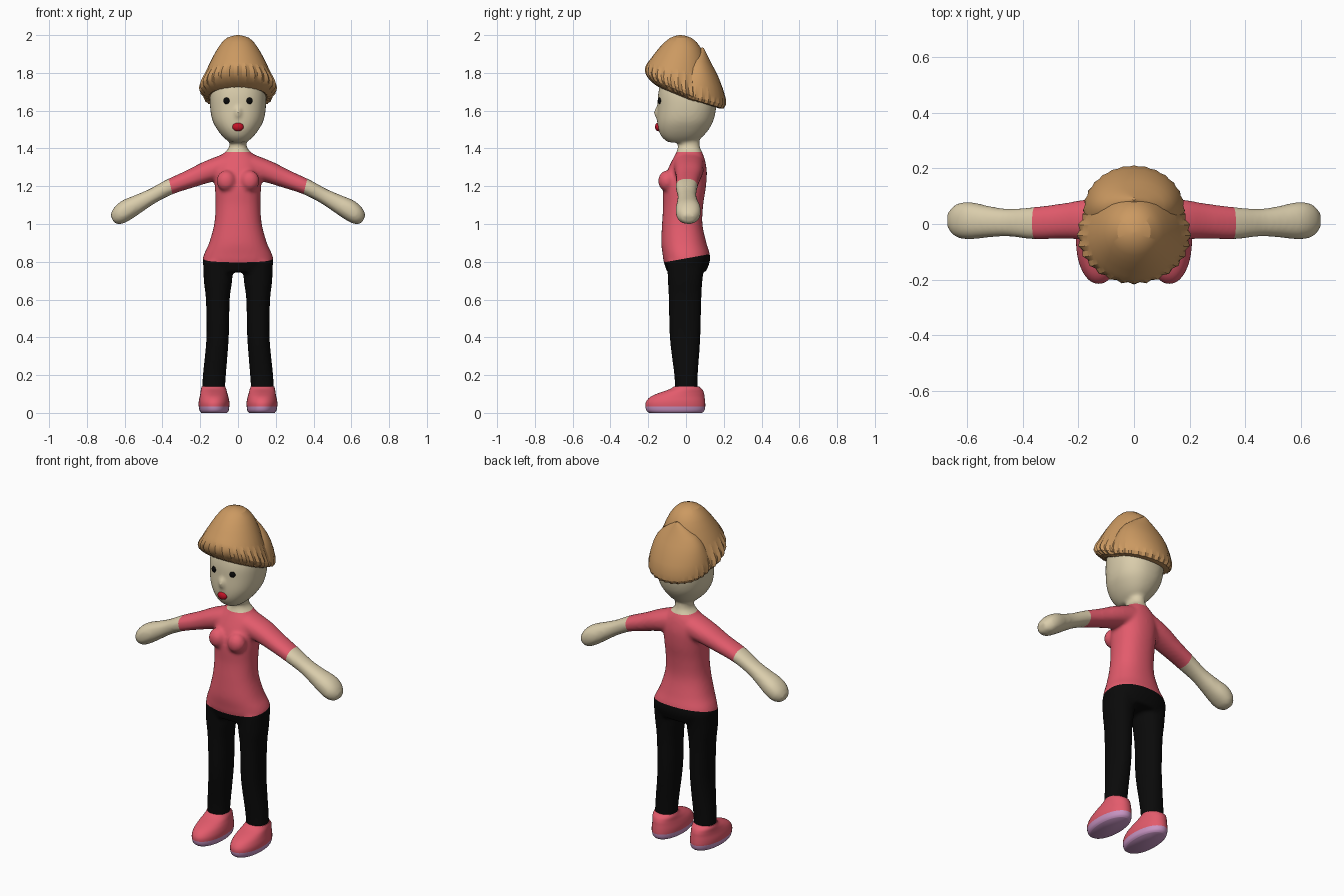
import bpy, bmesh, math
from mathutils import Vector

if "Cube" in bpy.data.objects:
    bpy.data.objects.remove(bpy.data.objects["Cube"])


def material(name, rgb):
    m = bpy.data.materials.new(name)
    m.diffuse_color = (*rgb, 1)
    m.use_nodes = True
    m.node_tree.nodes["Principled BSDF"].inputs["Base Color"].default_value = m.diffuse_color
    return m


SKIN = material("skin", (0.70, 0.61, 0.41))
PINK = material("pink", (0.77, 0.105, 0.15))
BLACK = material("black", (0.003, 0.003, 0.003))
HAIR = material("hair", (0.60, 0.32, 0.12))
SOLE = material("lilac_sole", (0.58, 0.30, 0.55))
RED = material("lip_red", (0.55, 0.006, 0.02))


# A section is a flat tuple: centre (3), half axis u (3), half axis v (3), flute depth
def band(zf, yf, zb, yb, rx, cx=0.0, flute=0.0):
    """Ring through a front point and a back point, with half width rx."""
    return (cx, (yf + yb) / 2, (zf + zb) / 2, rx, 0, 0,
            0, (yb - yf) / 2, (zb - zf) / 2, flute)


def flat(z, yf, yb, rx, cx=0.0):
    return band(z, yf, z, yb, rx, cx)


def arm_ring(x, y, z, ry, rn):
    return (x, y, z, 0, ry, 0, 0.43 * rn, 0, 0.90 * rn, 0)


def dense(rows, steps):
    """Smooth curve through the sections."""
    out = []
    for i in range(len(rows) - 1):
        p0, p1, p2 = rows[max(i - 1, 0)], rows[i], rows[i + 1]
        p3 = rows[min(i + 2, len(rows) - 1)]
        for k in range(steps):
            t = k / steps
            out.append([0.5 * (2 * b + (c - a) * t + (2 * a - 5 * b + 4 * c - d) * t * t
                               + (3 * b - a - 3 * c + d) * t ** 3)
                        for a, b, c, d in zip(p0, p1, p2, p3)])
    return out + [list(rows[-1])]


def loft(bm, rows, seg=40, steps=5, power=2.25, flutes=28, side=1):
    """Closed tube through the sections; side=-1 mirrors it in x."""
    rings = []
    for r in dense(rows, steps):
        c, u, v = Vector(r[0:3]), Vector(r[3:6]), Vector(r[6:9])
        ring = []
        for k in range(seg):
            a = 2 * math.pi * k / seg
            ca, sa = math.cos(a), math.sin(a)
            f = 1 + r[9] * math.cos(flutes * a)
            p = c + f * (u * math.copysign(abs(ca) ** (2 / power), ca)
                         + v * math.copysign(abs(sa) ** (2 / power), sa))
            ring.append(bm.verts.new((side * p.x, p.y, p.z)))
        rings.append(ring)
    for a, b in zip(rings, rings[1:]):
        for k in range(seg):
            j = (k + 1) % seg
            bm.faces.new((a[k], a[j], b[j], b[k]))
    bm.faces.new(rings[0])
    bm.faces.new(rings[-1])


def ball(bm, centre, radii, seg=24):
    vs = bmesh.ops.create_uvsphere(bm, u_segments=seg, v_segments=seg // 2, radius=1)["verts"]
    for v in vs:
        v.co = Vector(centre) + Vector(a * b for a, b in zip(v.co, radii))


def finish(bm, name, mats, angle=180):
    bmesh.ops.recalc_face_normals(bm, faces=bm.faces[:])
    me = bpy.data.meshes.new(name)
    bm.to_mesh(me)
    bm.free()
    ob = bpy.data.objects.new(name, me)
    bpy.context.collection.objects.link(ob)
    for m in mats:
        me.materials.append(m)
    bpy.ops.object.select_all(action="DESELECT")
    ob.select_set(True)
    bpy.context.view_layer.objects.active = ob
    bpy.ops.object.shade_smooth_by_angle(angle=math.radians(angle))
    return ob


# Body: torso, head, legs and arms fused into one smooth skin
bm = bmesh.new()
loft(bm, [flat(.745, -.10, .105, .172), flat(.80, -.118, .126, .188), flat(.84, -.124, .126, .18),
          flat(.90, -.131, .108, .153), flat(1.0, -.127, .087, .126), flat(1.1, -.121, .091, .119),
          flat(1.2, -.122, .106, .122), flat(1.28, -.10, .11, .123), flat(1.34, -.072, .10, .108),
          flat(1.38, -.051, .086, .07), flat(1.41, -.043, .073, .046), flat(1.48, -.04, .07, .044)])
loft(bm, [flat(1.432, -.095, .04, .045), flat(1.46, -.128, .085, .078), flat(1.50, -.147, .12, .110),
          flat(1.55, -.153, .146, .136), flat(1.62, -.151, .16, .148), flat(1.70, -.146, .156, .146),
          flat(1.78, -.12, .13, .12), flat(1.84, -.06, .07, .06)])
ball(bm, (0, -.150, 1.59), (.018, .021, .034))
for s in (1, -1):
    loft(bm, [flat(.80, -.10, .10, .078, .105), flat(.70, -.096, .087, .075, .106),
              flat(.60, -.091, .081, .063, .107), flat(.40, -.086, .076, .059, .108),
              flat(.20, -.062, .062, .061, .125), flat(.11, -.058, .06, .060, .130)], side=s)
    loft(bm, [arm_ring(.06, .015, 1.305, .082, .068), arm_ring(.16, .016, 1.276, .074, .058),
              arm_ring(.25, .011, 1.240, .064, .049), arm_ring(.36, .003, 1.197, .058, .042),
              arm_ring(.45, .005, 1.150, .050, .040), arm_ring(.52, .008, 1.112, .056, .047),
              arm_ring(.59, .012, 1.074, .067, .055), arm_ring(.635, .012, 1.044, .060, .048),
              arm_ring(.665, .012, 1.025, .032, .025)], side=s)
    ball(bm, (s * .062, -.10, 1.228), (.052, .048, .056))
body = finish(bm, "body", [SKIN, PINK, BLACK])
rm = body.modifiers.new("fuse", "REMESH")
rm.mode = "VOXEL"
rm.voxel_size = 0.01
sm = body.modifiers.new("soften", "SMOOTH")
sm.factor = 0.5
sm.iterations = 7
for name in ("fuse", "soften"):
    bpy.ops.object.modifier_apply(modifier=name)

# Clothing edges: collar, sleeves and hem are cut cleanly, then coloured by region
bm = bmesh.new()
bm.from_mesh(body.data)
CUTS = [((0, 0, 1.38), (0, 0, 1)), ((.357, 0, 1.2), (1, 0, -.25)),
        ((-.357, 0, 1.2), (-1, 0, -.25)), ((0, 0, .818), (0, -.18, 1))]
for co, no in CUTS:
    bmesh.ops.bisect_plane(bm, geom=bm.verts[:] + bm.edges[:] + bm.faces[:],
                           plane_co=co, plane_no=no, dist=1e-5)
for f in bm.faces:
    c = f.calc_center_median()
    above = [(c - Vector(co)).dot(Vector(no)) > 0 for co, no in CUTS]
    f.material_index = 0 if any(above[:3]) and c.z > .9 else 1 if above[3] else 2
    f.smooth = True
bm.to_mesh(body.data)
bm.free()

# Shoes with lilac soles
for s, side in ((1, "left"), (-1, "right")):
    bm = bmesh.new()
    loft(bm, [flat(0, -.195, .085, .068, .126), flat(.012, -.209, .097, .077, .126),
              flat(.035, -.215, .102, .081, .127), flat(.06, -.211, .101, .081, .127),
              flat(.085, -.188, .098, .076, .127), flat(.105, -.145, .095, .071, .128),
              flat(.125, -.088, .086, .067, .129), flat(.14, -.064, .068, .062, .130)],
         steps=4, power=2.1, side=s)
    for f in bm.faces:
        f.material_index = 1 if f.calc_center_median().z < .035 else 0
    finish(bm, side + "_shoe", [PINK, SOLE], 50)

# Face: eyes and lips
for s, side in ((1, "left"), (-1, "right")):
    bm = bmesh.new()
    ball(bm, (s * .059, -.137, 1.652), (.018, .012, .018))
    finish(bm, side + "_eye", [BLACK])
bm = bmesh.new()
ball(bm, (0, -.147, 1.514), (.030, .017, .023))
finish(bm, "lips", [RED])

# Hair: rounded front lobe with fluted, rolled rim
bm = bmesh.new()
loft(bm, [band(2.0, -.035, 2.0, -.025, .005), band(1.985, -.085, 1.985, .03, .06),
          band(1.935, -.14, 1.93, .08, .106), band(1.87, -.19, 1.83, .11, .15, 0, .005),
          band(1.845, -.207, 1.75, .125, .172, 0, .012), band(1.815, -.214, 1.675, .13, .196, 0, .022),
          band(1.775, -.20, 1.635, .13, .198, 0, .028), band(1.725, -.145, 1.62, .11, .155, 0, .02),
          band(1.74, -.10, 1.66, .08, .11)], seg=56, steps=2, power=2)
finish(bm, "front_hair", [HAIR], 22)

# Hair: pointed back lobe
bm = bmesh.new()
loft(bm, [band(1.935, .085, 1.93, .095, .004), band(1.87, .0, 1.855, .132, .108),
          band(1.80, -.05, 1.775, .173, .156), band(1.73, -.11, 1.665, .209, .180, 0, .01),
          band(1.70, -.10, 1.612, .196, .172, 0, .025), band(1.70, -.08, 1.62, .15, .13, 0, .015)],
     seg=56, steps=2, power=2)
finish(bm, "back_hair", [HAIR], 22)
